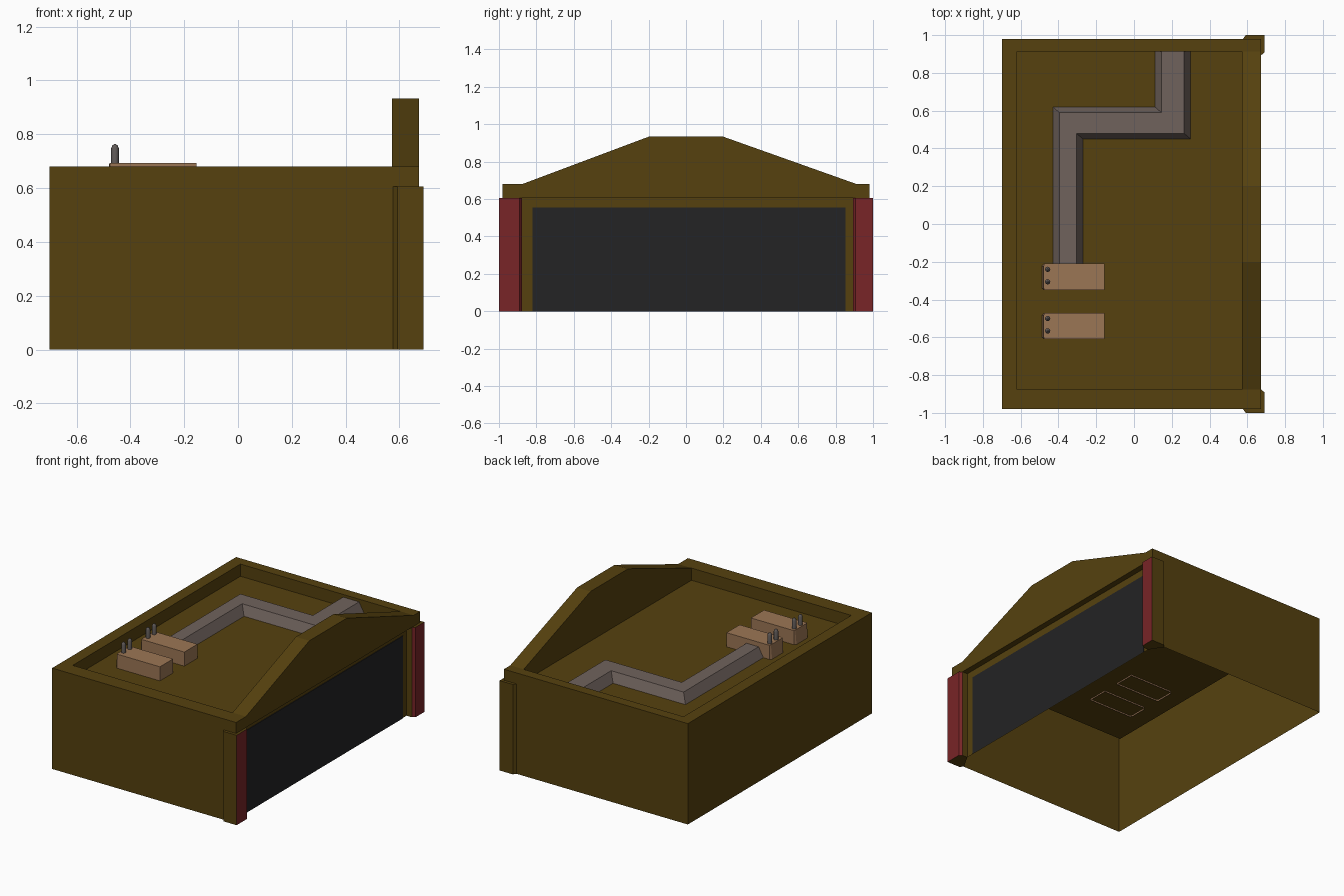
import bpy, bmesh, math
from mathutils import Vector

if "Cube" in bpy.data.objects:
    bpy.data.objects.remove(bpy.data.objects["Cube"])


def mat(name, rgb):
    m = bpy.data.materials.new(name)
    m.diffuse_color = (*rgb, 1)
    m.use_nodes = True
    m.node_tree.nodes["Principled BSDF"].inputs["Base Color"].default_value = m.diffuse_color
    return m


BROWN = mat("olive brown wall", (0.092, 0.053, 0.0045))
RED = mat("dark red", (0.19, 0.018, 0.020))
BLACK = mat("charcoal door", (0.017, 0.017, 0.018))
GREY = mat("warm grey duct", (0.16, 0.123, 0.108))
TAN = mat("tan unit", (0.33, 0.18, 0.09))
STEEL = mat("steel grey pipe", (0.115, 0.10, 0.095))


def build(name, faces, mats):
    """Each face is (points, outward hint[, material index])."""
    bm = bmesh.new()
    for pts, hint, *mi in faces:
        f = bm.faces.new([bm.verts.new(p) for p in pts])
        f.normal_update()
        if f.normal.dot(Vector(hint)) < 0:
            f.normal_flip()
        f.material_index = mi[0] if mi else 0
    bmesh.ops.remove_doubles(bm, verts=bm.verts[:], dist=1e-4)
    me = bpy.data.meshes.new(name)
    bm.to_mesh(me)
    bm.free()
    for m in mats:
        me.materials.append(m)
    ob = bpy.data.objects.new(name, me)
    bpy.context.collection.objects.link(ob)
    return ob


# Main dimensions
X0, X1, Y0, Y1, TOP = -0.70, 0.672, -0.98, 0.98, 0.68
IX0, IX1, IY0, IY1, ROOF = -0.62, 0.572, -0.875, 0.912, 0.598
LINTEL, FRAME = 0.606, 0.632
UX, UY, UZ = (1, 0, 0), (0, 1, 0), (0, 0, 1)
DX, DY, DZ = (-1, 0, 0), (0, -1, 0), (0, 0, -1)

# Open-bottomed walls, parapet and roof
shell = []
for y, d in ((Y0, DY), (Y1, UY)):
    shell.append(([(X0, y, 0), (X1, y, 0), (X1, y, TOP), (X0, y, TOP)], d))
shell.append(([(X0, Y0, 0), (X0, Y1, 0), (X0, Y1, TOP), (X0, Y0, TOP)], DX))
shell.append(([(IX0, IY0, ROOF), (IX1, IY0, ROOF), (IX1, IY1, ROOF), (IX0, IY1, ROOF)], UZ))
shell.append(([(X0, Y0, TOP), (IX0, IY0, TOP), (IX0, IY1, TOP), (X0, Y1, TOP)], UZ))
shell.append(([(IX0, IY0, ROOF), (IX0, IY1, ROOF), (IX0, IY1, TOP), (IX0, IY0, TOP)], UX))
for yo, yi, d in ((Y0, IY0, UY), (Y1, IY1, DY)):
    shell.append(([(X0, yo, TOP), (X1, yo, TOP), (X1, yi, TOP), (IX1, yi, TOP), (IX0, yi, TOP)], UZ))
    shell.append(([(IX0, yi, ROOF), (IX1, yi, ROOF), (IX1, yi, TOP), (IX0, yi, TOP)], d))

# Gable parapet over the entrance
gable = [(IY0, TOP), (-0.2, 0.933), (0.2, 0.933), (IY1, TOP)]
shell.append(([(X1, Y0, LINTEL), (X1, Y0, TOP)] + [(X1, y, z) for y, z in gable]
              + [(X1, Y1, TOP), (X1, Y1, LINTEL)], UX))
shell.append(([(IX1, IY0, ROOF)] + [(IX1, y, z) for y, z in gable] + [(IX1, IY1, ROOF)], DX))
for (ya, za), (yb, zb) in zip(gable, gable[1:]):
    shell.append(([(IX1, ya, za), (X1, ya, za), (X1, yb, zb), (IX1, yb, zb)], UZ))

# Recessed front wall and lintel soffit
shell.append(([(FRAME, Y0, 0), (FRAME, Y1, 0), (FRAME, Y1, LINTEL), (FRAME, Y0, LINTEL)], UX))
shell.append(([(FRAME, Y0, LINTEL), (X1, Y0, LINTEL), (X1, Y1, LINTEL), (FRAME, Y1, LINTEL)], DZ))
build("building_shell", shell, [BROWN])

# Wide dark door panel
a, b, h, x = -0.82, 0.852, 0.555, FRAME + 0.004
build("door_panel", [
    ([(x, a, 0), (x, b, 0), (x, b, h), (x, a, h)], UX),
    ([(FRAME, a, h), (FRAME, b, h), (x, b, h), (x, a, h)], UZ),
    ([(FRAME, a, 0), (FRAME, a, h), (x, a, h), (x, a, 0)], DY),
    ([(FRAME, b, 0), (FRAME, b, h), (x, b, h), (x, b, 0)], UY)], [BLACK])

# Corner guards: red toward the front, brown on the sides
for name, s, inner in (("left_corner_guard", -1, 0.89), ("right_corner_guard", 1, 0.907)):
    prof = [(0.575, 0.978), (0.592, 1.0), (0.69, 1.0), (0.69, inner),
            (X1, inner - 0.014), (FRAME, inner - 0.014)]
    prof = [(px, s * py) for px, py in prof]
    cen = Vector((0.64, s * 0.95, 0.3))
    faces = []
    for i, ((xa, ya), (xb, yb)) in enumerate(zip(prof, prof[1:])):
        pts = [(xa, ya, 0), (xb, yb, 0), (xb, yb, LINTEL), (xa, ya, LINTEL)]
        mid = Vector(((xa + xb) / 2, (ya + yb) / 2, 0.3))
        faces.append((pts, mid - cen, 1 if i in (2, 3) else 0))
    for z, d in ((0, DZ), (LINTEL, UZ)):
        faces.append(([(px, py, z) for px, py in prof], d))
    build(name, faces, [BROWN, RED])

# Bent roof duct: four mitred lines give a bevelled section
DT = 0.662
lines = [[(r, IY1, z), (r, lo, z), (q, lo, z), (q, -0.22, z)] for r, lo, q, z in
         ((0.30, 0.45, -0.27, ROOF), (0.265, 0.48, -0.305, DT),
          (0.145, 0.59, -0.395, DT), (0.11, 0.62, -0.43, ROOF))]
faces = []
for la, lb in zip(lines, lines[1:]):
    for i in range(3):
        faces.append(([la[i], la[i + 1], lb[i + 1], lb[i]], UZ))
faces.append(([l[3] for l in lines], DY))
build("roof_duct", faces, [GREY])

# Two roof units, open underneath, each with a pair of rounded pipes
for n, yc in enumerate((-0.28, -0.54), 1):
    ya, yb, zb, zt, c = yc - 0.07, yc + 0.07, 0.588, 0.693, 0.012
    ring = [(-0.488, ya + c), (-0.476, ya), (-0.155, ya), (-0.155, yb), (-0.476, yb), (-0.488, yb - c)]
    top = [(max(px, -0.478), py) for px, py in ring]
    faces = [([(px, py, zt) for px, py in top], UZ)]
    for i in range(6):
        j = (i + 1) % 6
        p, q, pt, qt = ring[i], ring[j], top[i], top[j]
        out = ((p[0] + q[0]) / 2 + 0.32, (p[1] + q[1]) / 2 - yc, 0)
        faces.append(([(*p, zb), (*q, zb), (*qt, zt), (*pt, zt)], out))
    build(f"roof_unit_{n}", faces, [TAN])
    for k, dy in enumerate((-0.026, 0.04), 1):
        prof = [(0.014, 0.68), (0.014, 0.748), (0.010, 0.758), (0.004, 0.763)]
        seg, faces = 12, []

        def pt(i, rz):
            t = 2 * math.pi * i / seg
            return (-0.457 + rz[0] * math.cos(t), yc + dy + rz[0] * math.sin(t), rz[1])
        for i in range(seg):
            t = 2 * math.pi * (i + 0.5) / seg
            for lo, hi in zip(prof, prof[1:]):
                faces.append(([pt(i, lo), pt(i + 1, lo), pt(i + 1, hi), pt(i, hi)],
                              (math.cos(t), math.sin(t), 0.3)))
        faces.append(([pt(i, prof[-1]) for i in range(seg)], UZ))
        ob = build(f"vent_pipe_{n}_{k}", faces, [STEEL])
        for p in ob.data.polygons:
            p.use_smooth = p.normal.z < 0.9
